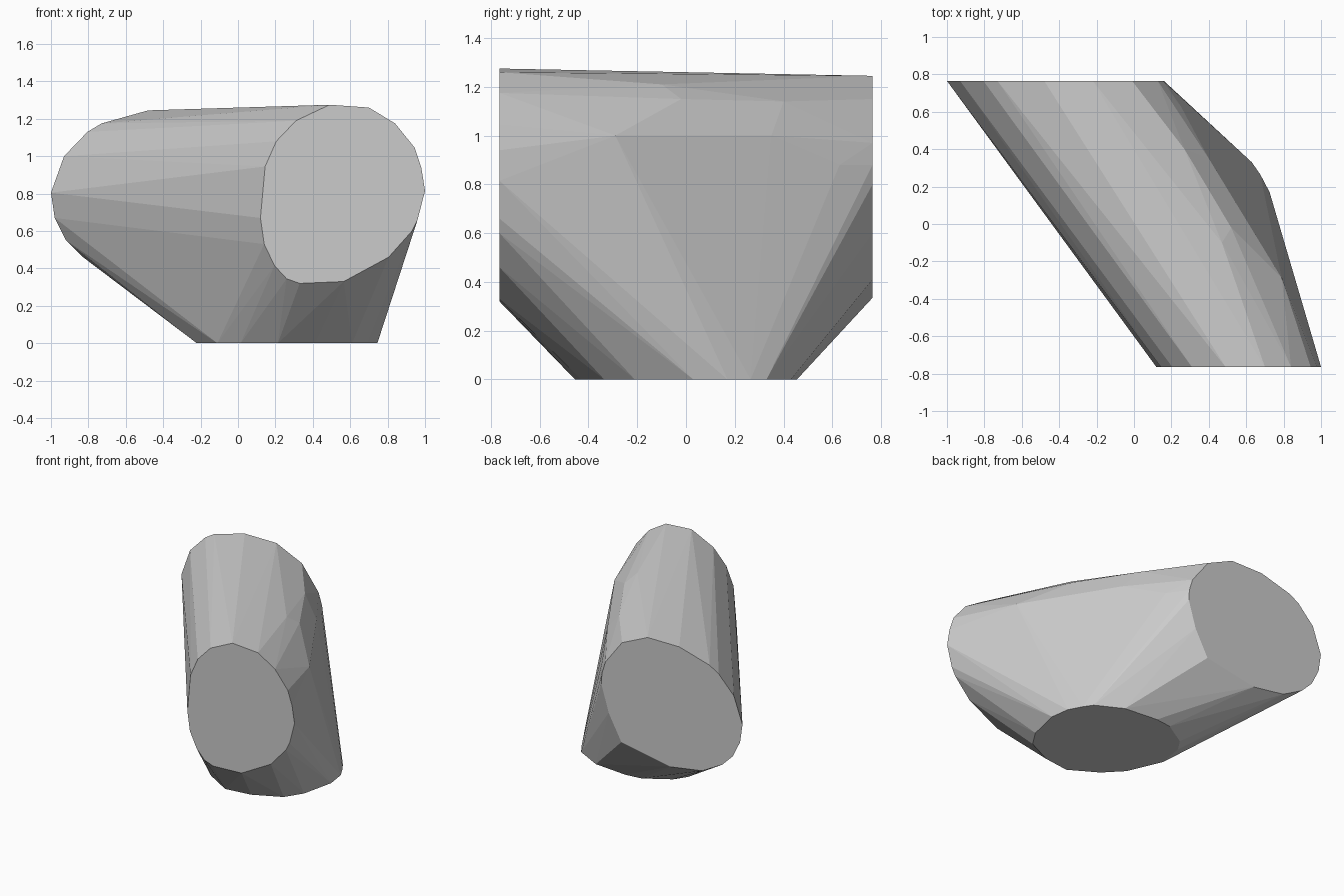
import bpy, bmesh

HALF = 0.765  # half depth of the block

# Front cap outline (x, z)
front_cap = [(0.49, 1.275), (0.70, 1.26), (0.84, 1.175), (0.945, 1.045), (0.98, 0.94), (1.0, 0.815),
             (0.96, 0.66), (0.93, 0.60), (0.805, 0.46), (0.565, 0.33), (0.33, 0.32), (0.26, 0.345),
             (0.195, 0.415), (0.14, 0.53), (0.12, 0.67), (0.145, 0.945), (0.205, 1.08), (0.31, 1.19)]
# Back cap outline (x, z)
back_cap = [(-0.48, 1.245), (-0.73, 1.175), (-0.805, 1.13), (-0.93, 1.0), (-1.0, 0.805), (-0.98, 0.67),
            (-0.92, 0.55), (-0.835, 0.465), (-0.67, 0.375), (-0.41, 0.335), (-0.004, 0.41), (0.10, 0.60),
            (0.16, 0.80), (0.155, 0.88), (0.127, 0.97), (-0.01, 1.15), (-0.22, 1.245)]
# Flat base outline (x, y)
base = [(0.61, -0.335), (0.69, -0.21), (0.745, 0.03), (0.725, 0.17), (0.675, 0.265), (0.63, 0.33),
        (0.44, 0.43), (0.18, 0.455), (0.056, 0.44), (-0.126, 0.33), (-0.186, 0.24), (-0.22, 0.046),
        (-0.11, -0.208), (0.014, -0.337), (0.213, -0.455), (0.41, -0.43)]
# Shoulder corners on the right side (x, y, z)
shoulder = [(0.79, -0.29, 1.0), (0.52, -0.02, 1.15), (0.27, 0.40, 1.14),
            (0.40, 0.35, 1.0), (0.25, 0.63, 0.88), (0.47, -0.10, 1.21)]

points = [(x, -HALF, z) for x, z in front_cap] + [(x, HALF, z) for x, z in back_cap]
points += [(x, y, 0.0) for x, y in base] + shoulder

# Wrap the outlines in one faceted convex block
bm = bmesh.new()
for p in points:
    bm.verts.new(p)
hull = bmesh.ops.convex_hull(bm, input=bm.verts)
loose = {v for v in hull["geom_interior"] + hull["geom_unused"] if isinstance(v, bmesh.types.BMVert)}
bmesh.ops.delete(bm, geom=list(loose), context='VERTS')
bmesh.ops.dissolve_limit(bm, angle_limit=0.01, verts=bm.verts, edges=bm.edges)
bmesh.ops.recalc_face_normals(bm, faces=bm.faces)

mesh = bpy.data.meshes.new("faceted_block")
bm.to_mesh(mesh)
bm.free()
block = bpy.data.objects.new("faceted_block", mesh)
bpy.context.collection.objects.link(block)

grey = bpy.data.materials.new("plain_grey")
grey.diffuse_color = (0.6, 0.6, 0.6, 1.0)
mesh.materials.append(grey)
